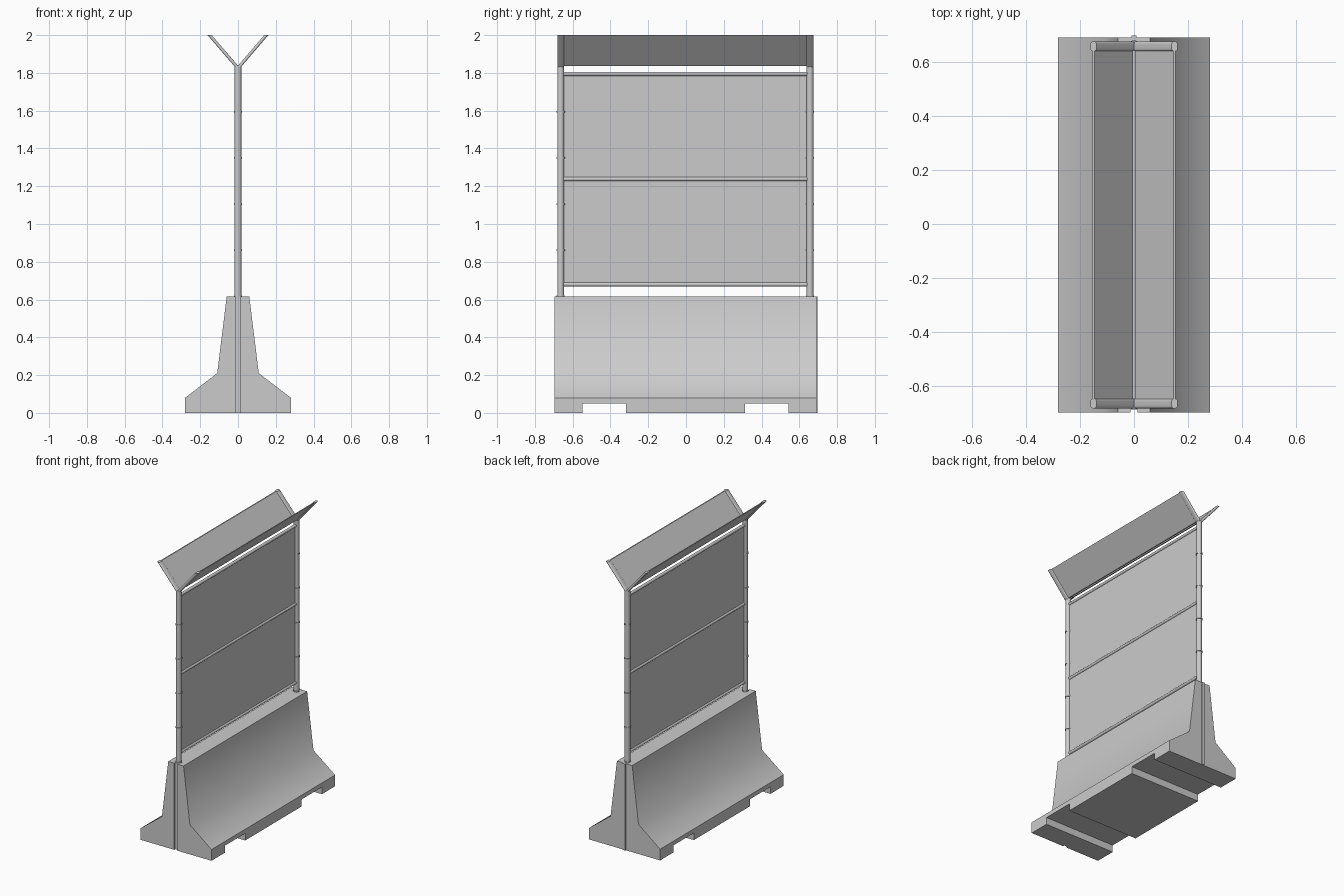
import bpy, bmesh, math
from mathutils import Vector, Matrix

if "Cube" in bpy.data.objects:
    bpy.data.objects.remove(bpy.data.objects["Cube"])

YC = -0.0035   # middle of the barrier body (a tongue sticks out at +y)


def finish(bm, name, smooth=None):
    bmesh.ops.recalc_face_normals(bm, faces=bm.faces[:])
    me = bpy.data.meshes.new(name)
    bm.to_mesh(me)
    bm.free()
    ob = bpy.data.objects.new(name, me)
    bpy.context.collection.objects.link(ob)
    if smooth:
        bpy.ops.object.select_all(action='DESELECT')
        ob.select_set(True)
        bpy.context.view_layer.objects.active = ob
        bpy.ops.object.shade_smooth_by_angle(angle=math.radians(smooth))
    return ob


def loft(name, a, b, smooth=None):
    """Solid between two matching outlines."""
    bm = bmesh.new()
    va, vb = [bm.verts.new(p) for p in a], [bm.verts.new(p) for p in b]
    bm.faces.new(va)
    bm.faces.new(vb)
    n = len(va)
    for i in range(n):
        bm.faces.new((va[i], va[(i + 1) % n], vb[(i + 1) % n], vb[i]))
    return finish(bm, name, smooth)


def box(name, x0, x1, y0, y1, z0, z1):
    c = [(x0, y0), (x1, y0), (x1, y1), (x0, y1)]
    return loft(name, [(x, y, z0) for x, y in c], [(x, y, z1) for x, y in c])


def tube(name, p, q, r):
    p, q = Vector(p), Vector(q)
    bm = bmesh.new()
    rot = (q - p).to_track_quat('Z', 'Y').to_matrix().to_4x4()
    bmesh.ops.create_cone(bm, cap_ends=True, segments=24, radius1=r, radius2=r,
                          depth=(q - p).length,
                          matrix=Matrix.Translation((p + q) / 2) @ rot)
    return finish(bm, name, 40)


# concrete barrier
half = [(0.28, 0), (0.28, 0.08), (0.11, 0.21), (0.06, 0.615)]
prof = half + [(-x, z) for x, z in reversed(half)]
barrier = loft("barrier", [(x, -0.697, z) for x, z in prof],
               [(x, 0.69, z) for x, z in prof])

# forklift slots and end groove
cutters = [box("slot_cutter", -0.4, 0.4, YC + s * 0.545 - 0.0 if s < 0 else YC + 0.315,
               YC - 0.315 if s < 0 else YC + 0.545, -0.1, 0.05) for s in (-1, 1)]
cutters.append(box("groove_cutter", -0.013, 0.013, -0.8, -0.686, -0.1, 0.8))
bpy.context.view_layer.objects.active = barrier
for c in cutters:
    m = barrier.modifiers.new("cut", 'BOOLEAN')
    m.object, m.operation, m.solver = c, 'DIFFERENCE', 'EXACT'
    bpy.ops.object.modifier_apply(modifier=m.name)
    bpy.data.objects.remove(c)
bpy.ops.object.select_all(action='DESELECT')
barrier.select_set(True)
bpy.ops.object.shade_smooth_by_angle(angle=math.radians(50))

# joining tongue
box("end_tongue", -0.01, 0.01, 0.685, 0.697, 0, 0.615)


def rounded(cx, cy, z, hx, hy, r):
    pts = []
    for k, (sx, sy) in enumerate([(1, 1), (-1, 1), (-1, -1), (1, -1)]):
        for i in range(5):
            a = math.radians(90 * k + 22.5 * i)
            pts.append((cx + sx * (hx - r) + r * math.cos(a),
                        cy + sy * (hy - r) + r * math.sin(a), z))
    return pts


for s, side in ((-1, "front"), (1, "back")):
    y = YC + s * 0.66
    # post with collars
    tube(side + "_post", (0, y, 0.60), (0, y, 1.838), 0.018)
    tube(side + "_post_foot", (0, y, 0.61), (0, y, 0.621), 0.021)
    for z in (0.862, 1.105, 1.35, 1.593):
        tube(side + "_collar", (0, y, z - 0.004), (0, y, z + 0.004), 0.022)
    # slanted arms
    for d in (-1, 1):
        loft(side + "_arm", rounded(d * 0.004, y, 1.83, 0.011, 0.0178, 0.009),
             rounded(d * 0.15, y, 2.0, 0.011, 0.0178, 0.009), 40)

# slanted top panels
for d in (-1, 1):
    def edge(x, z):
        return [(x + a * 0.004, YC + b * 0.65, z)
                for a, b in ((-1, -1), (1, -1), (1, 1), (-1, 1))]
    loft("slanted_panel", edge(d * 0.008, 1.836), edge(d * 0.15, 2.0))

# rails and main panel
for z in (0.68, 1.238, 1.795):
    tube("rail", (0, YC - 0.65, z), (0, YC + 0.65, z), 0.0105)
box("main_panel", -0.002, 0.002, YC - 0.65, YC + 0.65, 0.68, 1.795)
